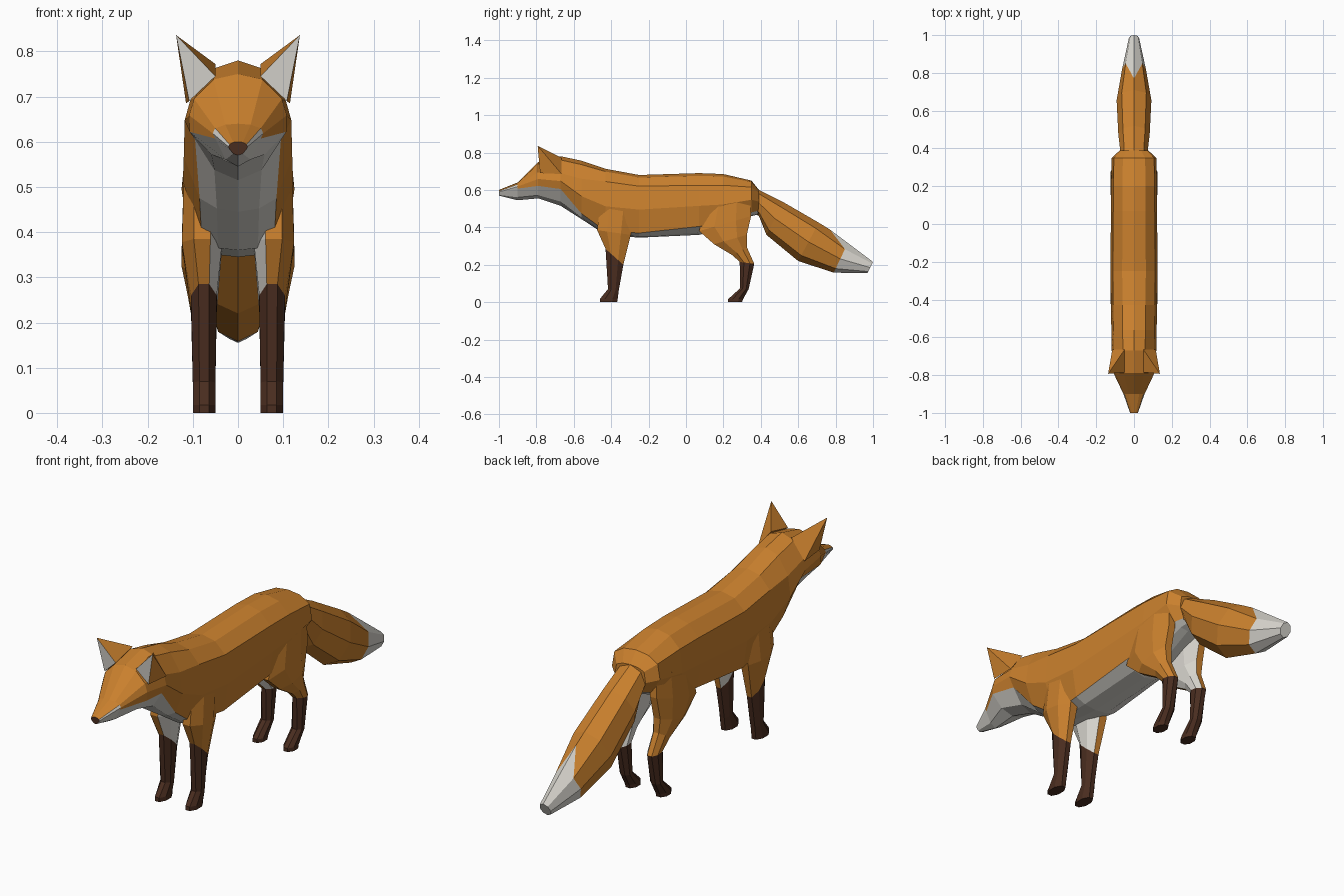
import bpy, bmesh, math

if "Cube" in bpy.data.objects:
    bpy.data.objects.remove(bpy.data.objects["Cube"])


def material(name, rgb):
    m = bpy.data.materials.new(name)
    m.diffuse_color = (*rgb, 1)
    m.use_nodes = True
    m.node_tree.nodes["Principled BSDF"].inputs["Base Color"].default_value = m.diffuse_color
    return m


MATS = [material("orange fur", (0.60, 0.22, 0.027)),
        material("white fur", (0.70, 0.68, 0.63)),
        material("dark brown", (0.068, 0.026, 0.014))]
ORANGE, WHITE, BROWN = 0, 1, 2


def finish(name, bm):
    mesh = bpy.data.meshes.new(name)
    bm.to_mesh(mesh)
    bm.free()
    for m in MATS:
        mesh.materials.append(m)
    obj = bpy.data.objects.new(name, mesh)
    bpy.context.collection.objects.link(obj)
    return obj


def loft(name, rings, rule):
    """Skin a list of rings; rule(segment, column, normal) picks the colour.
    The caps are segments -1 and len(rings) - 1."""
    bm = bmesh.new()
    vs = [[bm.verts.new(p) for p in r] for r in rings]
    n = len(rings[0])
    faces = [(-1, 0, bm.faces.new(vs[0])), (len(rings) - 1, 0, bm.faces.new(vs[-1]))]
    for s in range(len(rings) - 1):
        for c in range(n):
            d = (c + 1) % n
            faces.append((s, c, bm.faces.new((vs[s][c], vs[s][d], vs[s + 1][d], vs[s + 1][c]))))
    bmesh.ops.recalc_face_normals(bm, faces=bm.faces)
    for s, c, f in faces:
        f.material_index = rule(s, c, f.normal)
    return finish(name, bm)


def ring(a, b, x0, x1, phase=0.0, n=8):
    """Octagon spanning the (y, z) points a..b and x0..x1."""
    k = 1 / math.cos(phase * 2 * math.pi / n)
    pts = []
    for i in range(n):
        t = (i + phase) * 2 * math.pi / n
        u, v = math.cos(t) * k / 2, math.sin(t) * k / 2
        pts.append(((x0 + x1) / 2 + v * (x1 - x0),
                    (a[0] + b[0]) / 2 + u * (a[0] - b[0]),
                    (a[1] + b[1]) / 2 + u * (a[1] - b[1])))
    return pts


# Body and head: y, top, shoulder, flank and belly heights, width, belly width
BODY = [(-1.0, .60, .594, .584, .57, .021, .019),
        (-.90, .64, .63, .607, .545, .056, .05),
        (-.79, .75, .695, .622, .555, .108, .107),
        (-.67, .78, .69, .605, .515, .118, .095),
        (-.56, .757, .66, .475, .445, .12, .085),
        (-.43, .713, .645, .38, .36, .122, .08),
        (-.25, .68, .62, .37, .345, .125, .105),
        (.07, .69, .625, .405, .36, .122, .105),
        (.20, .685, .625, .42, .39, .122, .09),
        (.35, .65, .615, .48, .46, .118, .07),
        (.39, .60, .585, .49, .47, .075, .05)]


def body_ring(y, zt, zs, zl, zb, w, w2):
    half = [(0, zt), (w * .5, zt - (zt - zs) * .22), (w * .9, zs), (w, (zs + zl) / 2),
            (w2, zl), (w2 * .55, zb + (zl - zb) * .25), (0, zb)]
    return [(x, y, z) for x, z in half] + [(-x, y, z) for x, z in half[-2:0:-1]]


def body_colour(s, c, n):
    if s == -1:
        return BROWN                      # nose
    if s == len(BODY) - 1:
        return ORANGE
    k = min(c, 11 - c)                    # column counted down from the spine
    return WHITE if k >= 4 or (s == 0 and k >= 2) else ORANGE


loft("body", [body_ring(*r) for r in BODY], body_colour)

# Tail with a white tip that runs to a point along the top
TAIL = [((.34, .61), (.33, .50), .055),
        ((.39, .60), (.39, .46), .073),
        ((.52, .535), (.43, .36), .083),
        ((.71, .425), (.60, .22), .092),
        ((.86, .305), (.79, .158), .062),
        ((1.0, .215), (.97, .155), .027)]
tail = [ring(a, b, -w, w) for a, b, w in TAIL]
tail[4][0] = (0, .77, .388)
loft("tail", tail, lambda s, c, n: WHITE if s >= 4 else ORANGE)

# Legs: front point, back point, inner x, outer x
FRONT = [((-.46, .52), (-.28, .52), .04, .12),
         ((-.475, .385), (-.295, .36), .035, .124),
         ((-.43, .285), (-.335, .20), .047, .104),
         ((-.417, .07), (-.36, .06), .05, .10),
         ((-.46, .018), (-.365, .018), .05, .10),
         ((-.46, 0), (-.368, 0), .05, .10)]
HIND = [((.11, .53), (.34, .56), .035, .118),
        ((.07, .38), (.348, .46), .045, .123),
        ((.15, .31), (.325, .36), .045, .125),
        ((.25, .25), (.325, .295), .05, .112),
        ((.287, .215), (.365, .205), .05, .102),
        ((.29, .075), (.335, .07), .05, .10),
        ((.225, .016), (.305, .016), .05, .10),
        ((.225, 0), (.30, 0), .05, .10)]

for side, sx in (("left", 1), ("right", -1)):
    for part, table, sock in (("front_leg", FRONT, 2), ("hind_leg", HIND, 4)):
        def leg_colour(s, c, n):
            if s >= sock:
                return BROWN
            return WHITE if n.x * sx < -.45 else ORANGE   # pale inner side
        loft(f"{side}_{part}", [ring(a, b, sx * x0, sx * x1, .5) for a, b, x0, x1 in table],
             leg_colour)

    # Ear: white triangle in front, orange wedge behind
    bm = bmesh.new()
    a, tip, b, c, d = [bm.verts.new((sx * x, y, z)) for x, y, z in (
        (.05, -.785, .745), (.137, -.793, .836), (.108, -.78, .69),
        (.05, -.665, .772), (.115, -.665, .685))]
    inner = bm.faces.new((a, tip, b))
    for f in ((a, c, tip), (tip, c, d), (tip, d, b), (a, b, d, c)):
        bm.faces.new(f)
    bmesh.ops.recalc_face_normals(bm, faces=bm.faces)
    inner.material_index = WHITE
    finish(f"{side}_ear", bm)
